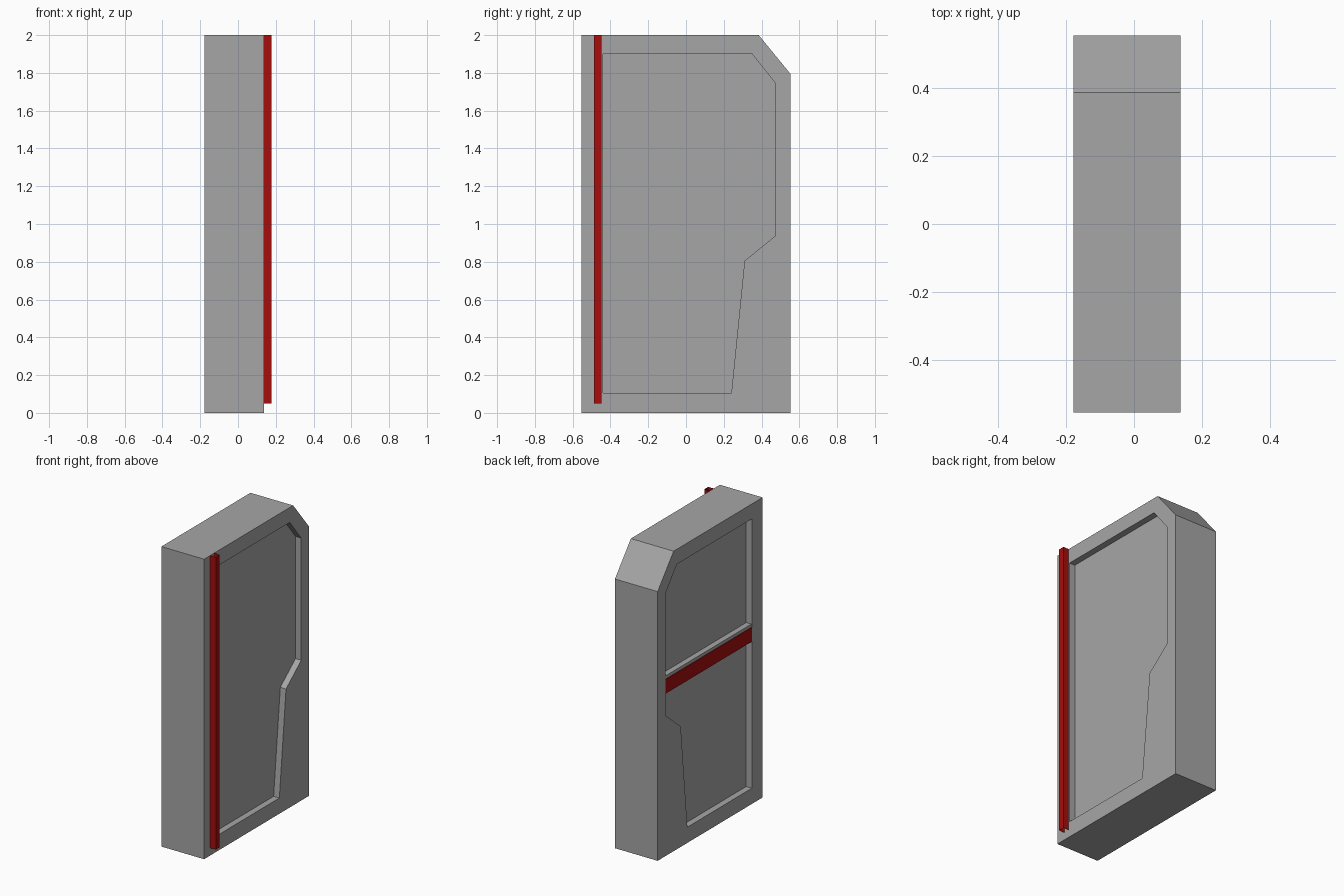
import bpy
import bmesh

cube = bpy.data.objects.get("Cube")
if cube:
    bpy.data.objects.remove(cube, do_unlink=True)


def make_material(name, colour):
    mat = bpy.data.materials.new(name)
    mat.use_nodes = True
    mat.diffuse_color = colour
    for node in mat.node_tree.nodes:
        if node.type == 'BSDF_PRINCIPLED':
            node.inputs["Base Color"].default_value = colour
    return mat


grey = make_material("panel grey", (0.38, 0.38, 0.38, 1))
red = make_material("rail red", (0.38, 0.004, 0.004, 1))


def prism(name, outline, x0, x1, mat):
    """Extrude a (y, z) outline along x."""
    bm = bmesh.new()
    face = bm.faces.new([bm.verts.new((x0, y, z)) for y, z in outline])
    grown = bmesh.ops.extrude_face_region(bm, geom=[face], use_keep_orig=True)
    moved = [v for v in grown["geom"] if isinstance(v, bmesh.types.BMVert)]
    bmesh.ops.translate(bm, verts=moved, vec=(x1 - x0, 0, 0))
    bmesh.ops.recalc_face_normals(bm, faces=bm.faces)
    mesh = bpy.data.meshes.new(name)
    bm.to_mesh(mesh)
    bm.free()
    mesh.materials.append(mat)
    obj = bpy.data.objects.new(name, mesh)
    bpy.context.collection.objects.link(obj)
    return obj


def rectangle(y0, y1, z0, z1):
    return [(y0, z0), (y1, z0), (y1, z1), (y0, z1)]


LEFT, RIGHT, DEPTH = -0.178, 0.137, 0.042
BACK = 0.553

# Thick slab with one clipped top corner
slab = prism("door_slab", [(-BACK, 0), (BACK, 0), (BACK, 1.795),
                           (0.385, 2), (-BACK, 2)], LEFT, RIGHT, grey)

# Matching sunken panel on each broad side
recess = [(-0.44, 0.105), (0.24, 0.105), (0.31, 0.805), (0.47, 0.935),
          (0.47, 1.75), (0.35, 1.9), (-0.44, 1.9)]
bpy.context.view_layer.objects.active = slab
for x0, x1 in ((LEFT - 0.1, LEFT + DEPTH), (RIGHT - DEPTH, RIGHT + 0.1)):
    cutter = prism("recess_cutter", recess, x0, x1, grey)
    cutter.hide_render = True
    cut = slab.modifiers.new("recess", 'BOOLEAN')
    cut.operation = 'DIFFERENCE'
    cut.solver = 'EXACT'
    cut.object = cutter
    bpy.ops.object.modifier_apply(modifier=cut.name)
    bpy.data.objects.remove(cutter, do_unlink=True)

# Cross bar in one recess, faced with a red plate
prism("cross_bar", rectangle(-0.44, 0.47, 1.08, 1.198),
      LEFT + 0.004, LEFT + DEPTH + 0.01, grey)
prism("cross_bar_plate", rectangle(-0.44, 0.47, 1.082, 1.177),
      LEFT, LEFT + 0.006, red)

# Upright rail on the other side: a square tube with open ends
rail = prism("upright_rail", rectangle(-0.488, -0.447, 0.05, 2), 0.132, 0.178, red)
bm = bmesh.new()
bm.from_mesh(rail.data)
ends = [f for f in bm.faces if abs(f.normal.z) > 0.9]
bmesh.ops.delete(bm, geom=ends, context='FACES_ONLY')
bm.to_mesh(rail.data)
bm.free()
